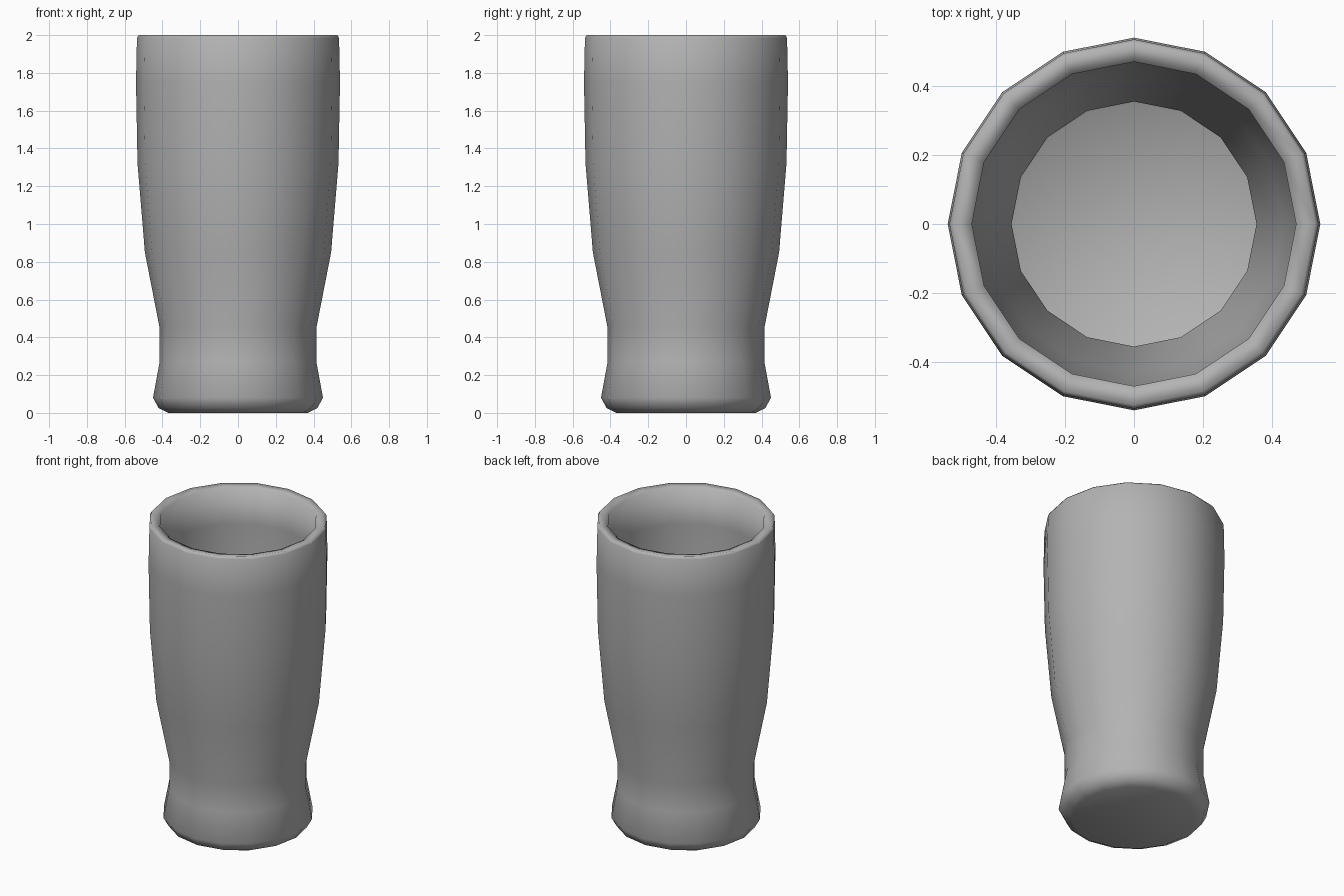
import bpy, bmesh, math

if "Cube" in bpy.data.objects:
    bpy.data.objects.remove(bpy.data.objects["Cube"])

SIDES = 16
# (radius, height): outside from base up, over the rim, then down the inside
profile = [
    (0.37, 0.0), (0.42, 0.025), (0.45, 0.08), (0.415, 0.27), (0.415, 0.45),
    (0.493, 0.85), (0.532, 1.32), (0.54, 1.75), (0.535, 1.985), (0.525, 2.0),
    (0.47, 1.99), (0.48, 1.75), (0.472, 1.32), (0.433, 0.86),
    (0.355, 0.46), (0.355, 0.27), (0.385, 0.09), (0.35, 0.06),
]

# Lathe the glass body
bm = bmesh.new()
rings = []
for r, z in profile:
    rings.append([bm.verts.new((r * math.cos(2 * math.pi * i / SIDES),
                                r * math.sin(2 * math.pi * i / SIDES), z))
                  for i in range(SIDES)])
for low, high in zip(rings, rings[1:]):
    for i in range(SIDES):
        j = (i + 1) % SIDES
        bm.faces.new((low[i], low[j], high[j], high[i]))

# Base underside and inner floor
bm.faces.new(rings[0][::-1])
bm.faces.new(rings[-1])
bmesh.ops.recalc_face_normals(bm, faces=bm.faces)
for f in bm.faces:
    f.smooth = True

mesh = bpy.data.meshes.new("drinking_glass")
bm.to_mesh(mesh)
bm.free()
glass = bpy.data.objects.new("drinking_glass", mesh)
bpy.context.collection.objects.link(glass)

# Dark grey material
grey = bpy.data.materials.new("dark_grey")
grey.diffuse_color = (0.45, 0.45, 0.45, 1.0)
grey.use_nodes = True
grey.node_tree.nodes["Principled BSDF"].inputs["Base Color"].default_value = grey.diffuse_color
mesh.materials.append(grey)
